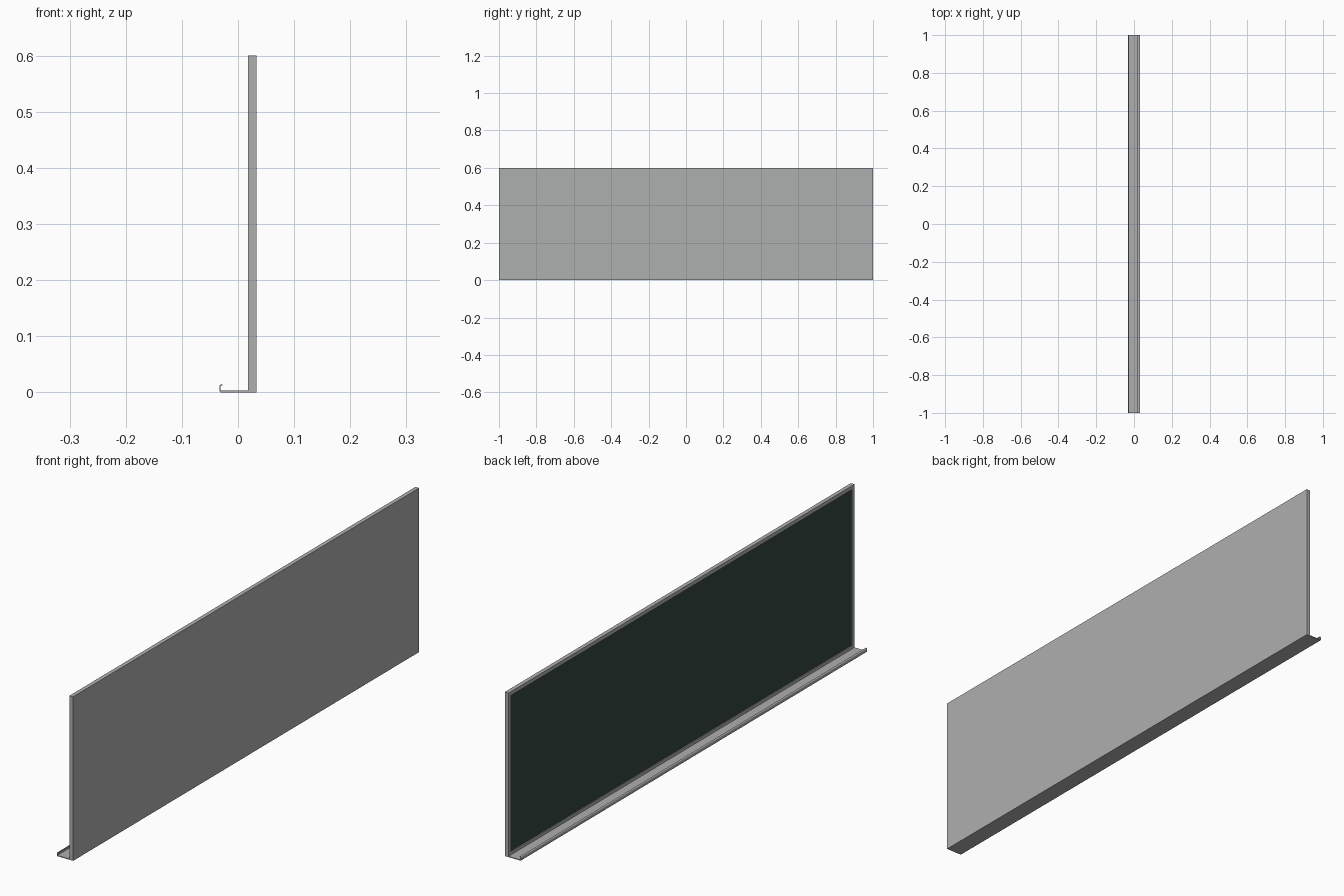
import bpy, bmesh, math

if "Cube" in bpy.data.objects:
    bpy.data.objects.remove(bpy.data.objects["Cube"])

def material(name, rgb):
    m = bpy.data.materials.new(name)
    m.diffuse_color = (*rgb, 1)
    m.use_nodes = True
    m.node_tree.nodes["Principled BSDF"].inputs["Base Color"].default_value = m.diffuse_color
    return m

metal = material("brushed grey", (0.42, 0.43, 0.425))
green = material("chalkboard green", (0.035, 0.062, 0.05))

def finish(name, bm, mats):
    bmesh.ops.recalc_face_normals(bm, faces=bm.faces)
    me = bpy.data.meshes.new(name)
    bm.to_mesh(me)
    bm.free()
    for m in mats:
        me.materials.append(m)
    ob = bpy.data.objects.new(name, me)
    bpy.context.collection.objects.link(ob)
    return ob

# Board: slab whose -x face is inset as a frame with a recessed writing panel
X0, X1, H = 0.018, 0.033, 0.6
bm = bmesh.new()
bmesh.ops.create_cube(bm, size=1)
for v in bm.verts:
    v.co = (X0 if v.co.x < 0 else X1, v.co.y * 2, (v.co.z + 0.5) * H)
panel = min(bm.faces, key=lambda f: f.calc_center_median().x)
bmesh.ops.inset_region(bm, faces=[panel], thickness=0.02)
bmesh.ops.inset_region(bm, faces=[panel], thickness=0.0005, depth=0)
for v in panel.verts:
    v.co.x += 0.003
panel.material_index = 1
finish("framed_board", bm, [metal, green])

# Tray: thin sheet profile with a curled front lip, extruded along y
T = 0.003
xl, r = -0.033, 0.003
def arc(cx, cz, rad, a0, a1, n=5):
    return [(cx + rad * math.cos(math.radians(a0 + (a1 - a0) * i / n)),
             cz + rad * math.sin(math.radians(a0 + (a1 - a0) * i / n))) for i in range(n + 1)]

top = 0.0145
cx = xl + 0.004
outer = [(X0, 0)] + arc(xl + r, r, r, 270, 180) + arc(cx, top - 0.004, 0.004, 180, 60)
inner = arc(cx, top - 0.004, 0.002, 60, 180) + [(xl + 0.002, T), (X0, T)]
bm = bmesh.new()
face = bm.faces.new([bm.verts.new((x, -1, z)) for x, z in outer + inner])
ext = bmesh.ops.extrude_face_region(bm, geom=[face])
for v in ext["geom"]:
    if isinstance(v, bmesh.types.BMVert):
        v.co.y = 1
tray = finish("chalk_tray", bm, [metal])
bpy.context.view_layer.objects.active = tray
tray.select_set(True)
bpy.ops.object.shade_smooth_by_angle(angle=math.radians(35))
